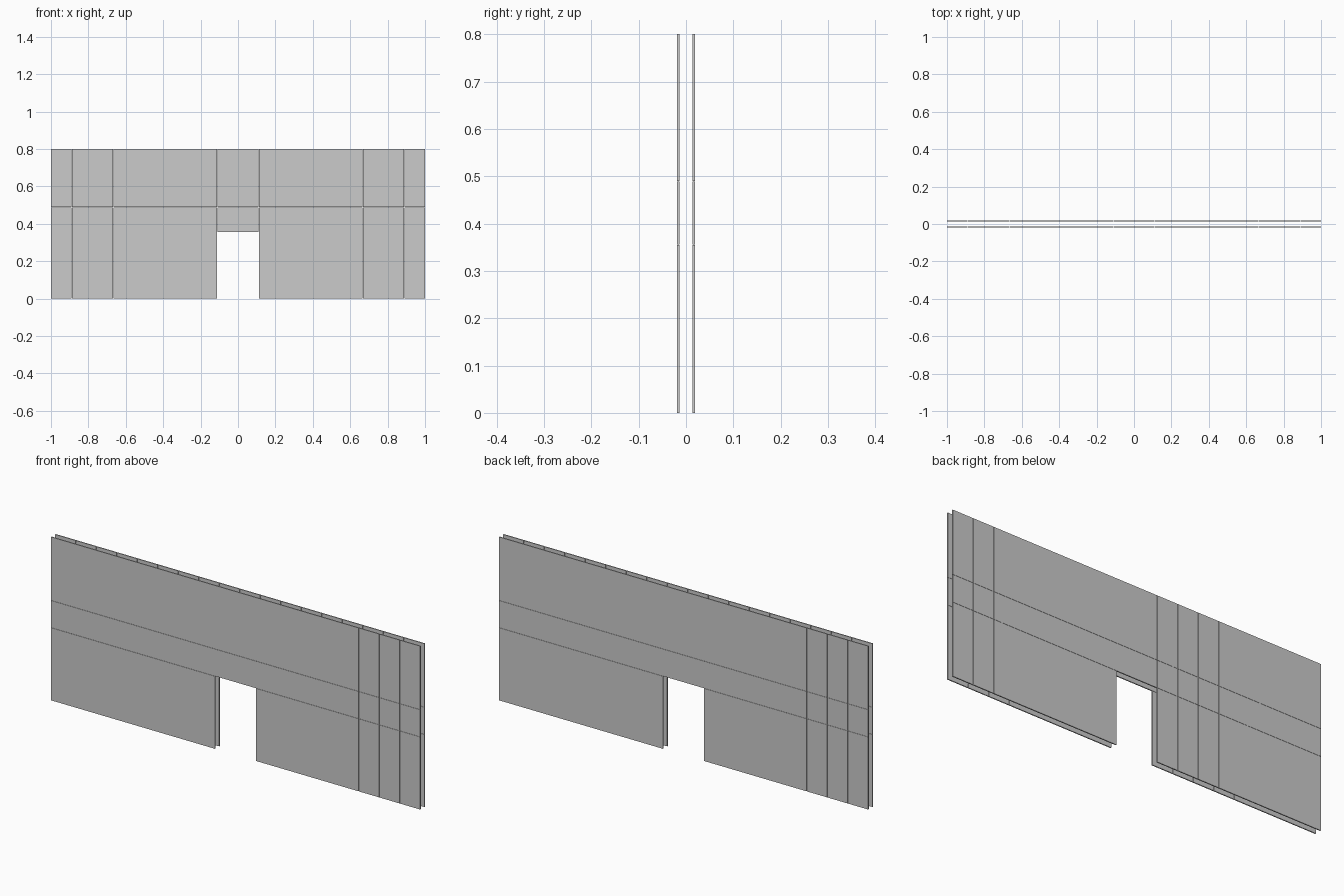
import bpy, bmesh
from mathutils import Matrix

if "Cube" in bpy.data.objects:
    bpy.data.objects.remove(bpy.data.objects["Cube"])

COLUMNS = 18
STEP = 2.0 / COLUMNS
ROWS = [0.0, 0.3556, 0.4889, 0.8]
DOOR_COLUMNS = (8, 9)
OUTER, INNER = 0.0185, 0.0135
SEAM = 0.0005


def add_box(bm, lo, hi):
    size = [b - a for a, b in zip(lo, hi)]
    mid = [(a + b) / 2 for a, b in zip(lo, hi)]
    bmesh.ops.create_cube(
        bm, size=1, matrix=Matrix.Translation(mid) @ Matrix.Diagonal((*size, 1)))


def inset(a, b, first, last):
    # keep the outer rim flush, leave a hairline seam elsewhere
    return (a if first else a + SEAM), (b if last else b - SEAM)


def wall_sheet(name, y0, y1):
    bm = bmesh.new()
    for r in range(3):
        z0, z1 = inset(ROWS[r], ROWS[r + 1], r == 0, r == 2)
        for c in range(COLUMNS):
            if r == 0 and c in DOOR_COLUMNS:
                continue  # doorway
            x0, x1 = inset(-1 + c * STEP, -1 + (c + 1) * STEP,
                           c == 0, c == COLUMNS - 1)
            add_box(bm, (x0, y0, z0), (x1, y1, z1))
    mesh = bpy.data.meshes.new(name)
    bm.to_mesh(mesh)
    bm.free()
    bpy.context.collection.objects.link(bpy.data.objects.new(name, mesh))


# two thin panelled skins with an open cavity between them
wall_sheet("front_wall_panels", -OUTER, -INNER)
wall_sheet("back_wall_panels", INNER, OUTER)
